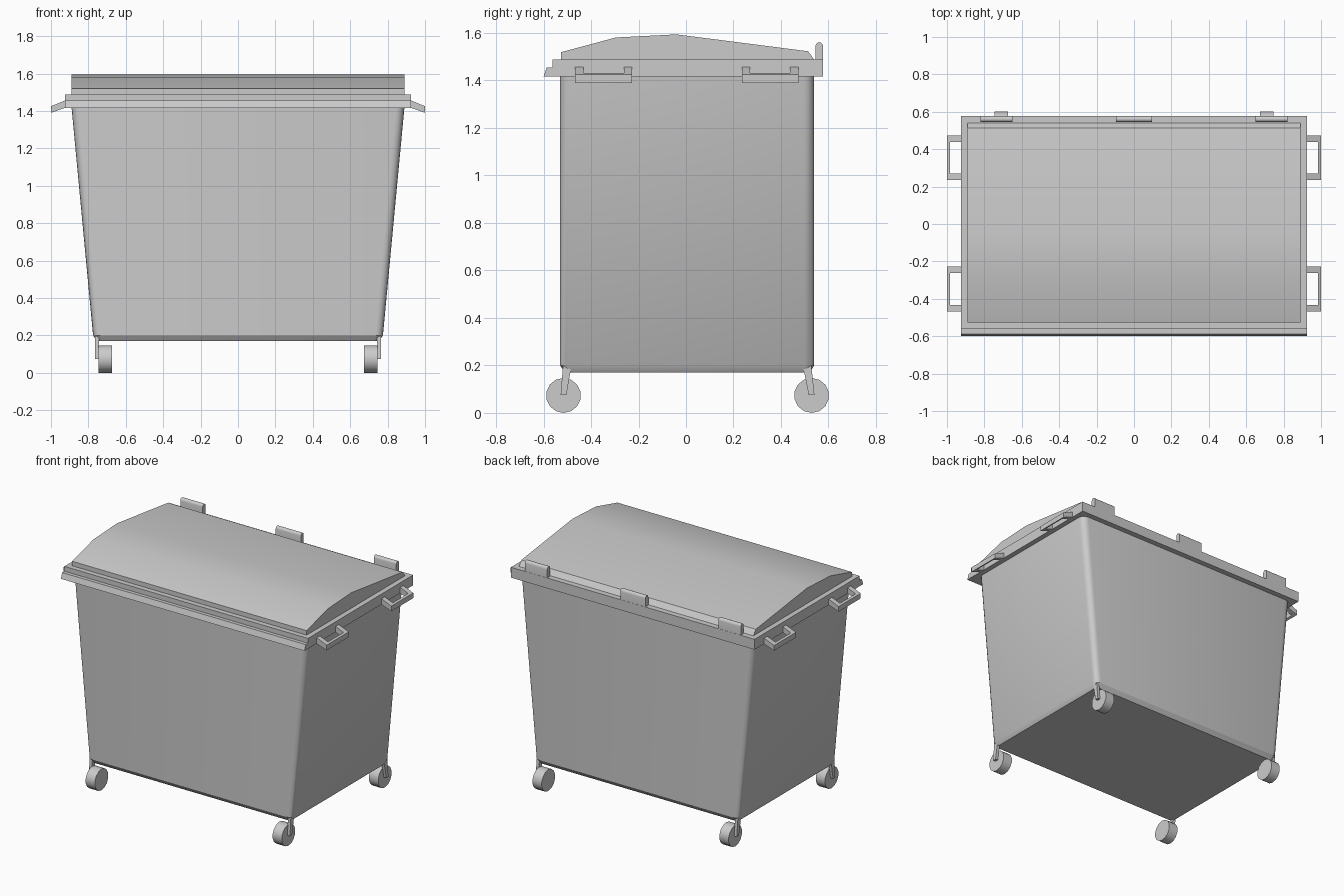
import bpy, bmesh
from math import sin, cos, pi, radians

if "Cube" in bpy.data.objects:
    bpy.data.objects.remove(bpy.data.objects["Cube"])


def loft(name, rings):
    """Closed solid skinned through rings with equal point counts."""
    bm = bmesh.new()
    loops = [[bm.verts.new(p) for p in ring] for ring in rings]
    n = len(loops[0])
    for a, b in zip(loops, loops[1:]):
        for i in range(n):
            j = (i + 1) % n
            bm.faces.new((a[i], a[j], b[j], b[i]))
    bm.faces.new(loops[0])
    bm.faces.new(loops[-1])
    bmesh.ops.recalc_face_normals(bm, faces=bm.faces)
    mesh = bpy.data.meshes.new(name)
    bm.to_mesh(mesh)
    bm.free()
    for p in mesh.polygons:
        p.use_smooth = True
    mesh.set_sharp_from_angle(angle=radians(32))
    obj = bpy.data.objects.new(name, mesh)
    bpy.context.collection.objects.link(obj)
    return obj


def prism_x(name, profile, x0, x1):
    """Extrude a (y, z) profile along x."""
    return loft(name, [[(x, y, z) for y, z in profile] for x in (x0, x1)])


def prism_y(name, profile, y0, y1):
    """Extrude an (x, z) profile along y."""
    return loft(name, [[(x, y, z) for x, z in profile] for y in (y0, y1)])


def rounded_ring(hx, hy, z, r, cy=0.005, seg=4):
    pts = []
    for k, (sx, sy) in enumerate(((1, 1), (-1, 1), (-1, -1), (1, -1))):
        for i in range(seg + 1):
            a = (k + i / seg) * pi / 2
            pts.append((sx * (hx - r) + r * cos(a),
                        cy + sy * (hy - r) + r * sin(a), z))
    return pts


# Tapered bin body with rounded corners
loft("bin_body", [rounded_ring(0.755, 0.515, 0.17, 0.03),
                  rounded_ring(0.775, 0.535, 0.20, 0.04),
                  rounded_ring(0.89, 0.535, 1.42, 0.045)])

# Rim with front lip
prism_x("rim", [(-0.60, 1.417), (-0.587, 1.455), (-0.562, 1.455), (-0.562, 1.488),
                (0.578, 1.488), (0.578, 1.417)], -0.925, 0.925)

# Domed lid
prism_x("lid", [(-0.527, 1.48), (-0.527, 1.519), (-0.295, 1.581), (-0.04, 1.594),
                (0.514, 1.523), (0.54, 1.488), (0.54, 1.48)], -0.89, 0.89)

# Three hinges with round tops along the back
hinge = [(0.577, 1.47)]
hinge += [(0.561 + 0.016 * cos(i * pi / 6), 1.545 + 0.016 * sin(i * pi / 6)) for i in range(7)]
hinge += [(0.545, 1.47)]
for label, x0, x1 in (("left", -0.82, -0.65), ("middle", -0.095, 0.095), ("right", 0.65, 0.82)):
    prism_x("hinge_" + label, hinge, x0, x1)

for s, side in ((-1, "left"), (1, "right")):
    # Drooping side handles: two arms and a grip bar
    arm = [(s * x, z) for x, z in ((0.915, 1.46), (1.0, 1.425), (1.0, 1.39), (0.915, 1.42))]
    bar = [(s * x, z) for x, z in ((0.985, 1.431), (1.0, 1.425), (1.0, 1.39), (0.985, 1.396))]
    for y0, y1, end in ((-0.467, -0.227, "front"), (0.235, 0.473, "back")):
        tag = f"{end}_{side}"
        prism_y("handle_arm_a_" + tag, arm, y0, y0 + 0.035)
        prism_y("handle_arm_b_" + tag, arm, y1 - 0.035, y1)
        prism_y("handle_bar_" + tag, bar, y0 + 0.035, y1 - 0.035)

    # Wheels and their outer support legs
    for t, yc, end in ((-1, -0.516, "front"), (1, 0.529, "back")):
        tag = f"{end}_{side}"
        ring = [(yc + 0.0735 * sin(i * pi / 7), 0.0735 + 0.0735 * cos(i * pi / 7))
                for i in range(14)]
        prism_x("wheel_" + tag, ring, s * 0.675, s * 0.745)
        yt = 0.005 + t * 0.505
        leg = [(yc - 0.012, 0.075), (yc + 0.012, 0.075), (yt + 0.018, 0.20), (yt - 0.018, 0.20)]
        prism_x("leg_" + tag, leg, s * 0.743, s * 0.764)
